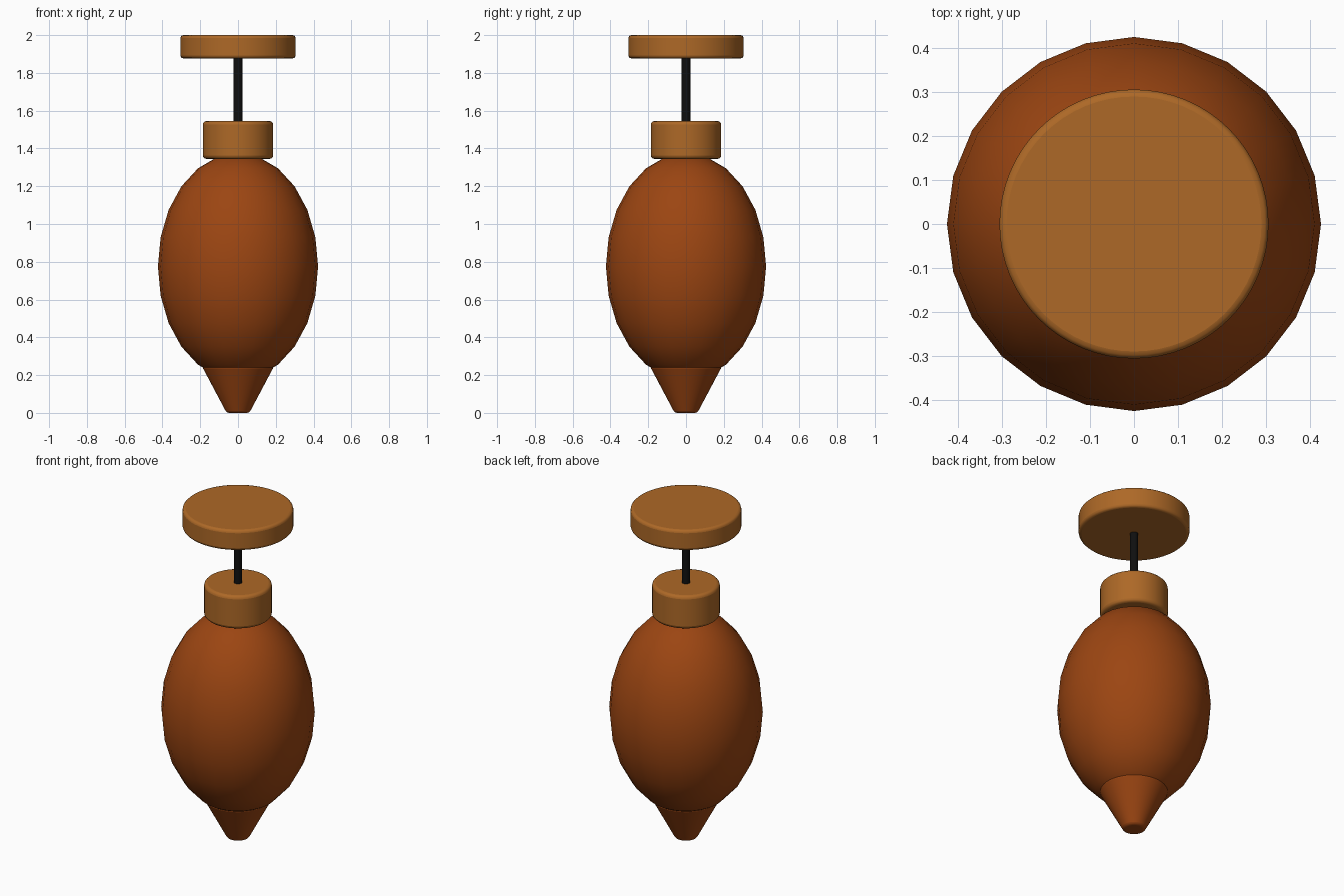
import bpy
import bmesh
import math

cube = bpy.data.objects.get("Cube")
if cube:
    bpy.data.objects.remove(cube, do_unlink=True)


def material(name, rgb):
    mat = bpy.data.materials.new(name)
    mat.use_nodes = True
    mat.diffuse_color = (*rgb, 1)
    mat.node_tree.nodes["Principled BSDF"].inputs["Base Color"].default_value = (*rgb, 1)
    return mat


red_brown = material("red brown", (0.33, 0.06, 0.006))
tan_wood = material("tan wood", (0.42, 0.14, 0.02))
black = material("black", (0.005, 0.005, 0.005))


def finish(obj, name, mat, bevel=0.0):
    obj.name = name
    obj.data.materials.append(mat)
    bpy.ops.object.shade_smooth_by_angle(angle=math.radians(35))
    if bevel:
        mod = obj.modifiers.new("Rounded edges", "BEVEL")
        mod.width = bevel
        mod.segments = 3
        mod.angle_limit = math.radians(40)
    return obj


def tapered(name, mat, r_low, r_high, z_low, z_high, sides=64, bevel=0.0):
    bpy.ops.mesh.primitive_cone_add(
        vertices=sides, radius1=r_low, radius2=r_high,
        depth=z_high - z_low, location=(0, 0, (z_low + z_high) / 2))
    return finish(bpy.context.object, name, mat, bevel)


# Egg-shaped main body
bpy.ops.mesh.primitive_uv_sphere_add(segments=24, ring_count=12, radius=1, location=(0, 0, 0.775))
body = bpy.context.object
body.scale = (0.424, 0.424, 0.6)
bpy.ops.object.transform_apply(location=False, rotation=False, scale=True)
finish(body, "body", red_brown)

# Tapered tip below the body
tapered("tip", red_brown, 0.06, 0.19, 0.0, 0.245, bevel=0.012)

# Collar, plunger rod and push knob
tapered("collar", tan_wood, 0.186, 0.186, 1.345, 1.545, bevel=0.018)
tapered("plunger_rod", black, 0.023, 0.023, 1.5, 1.9, sides=24)
tapered("push_knob", tan_wood, 0.305, 0.305, 1.877, 2.0, bevel=0.016)
